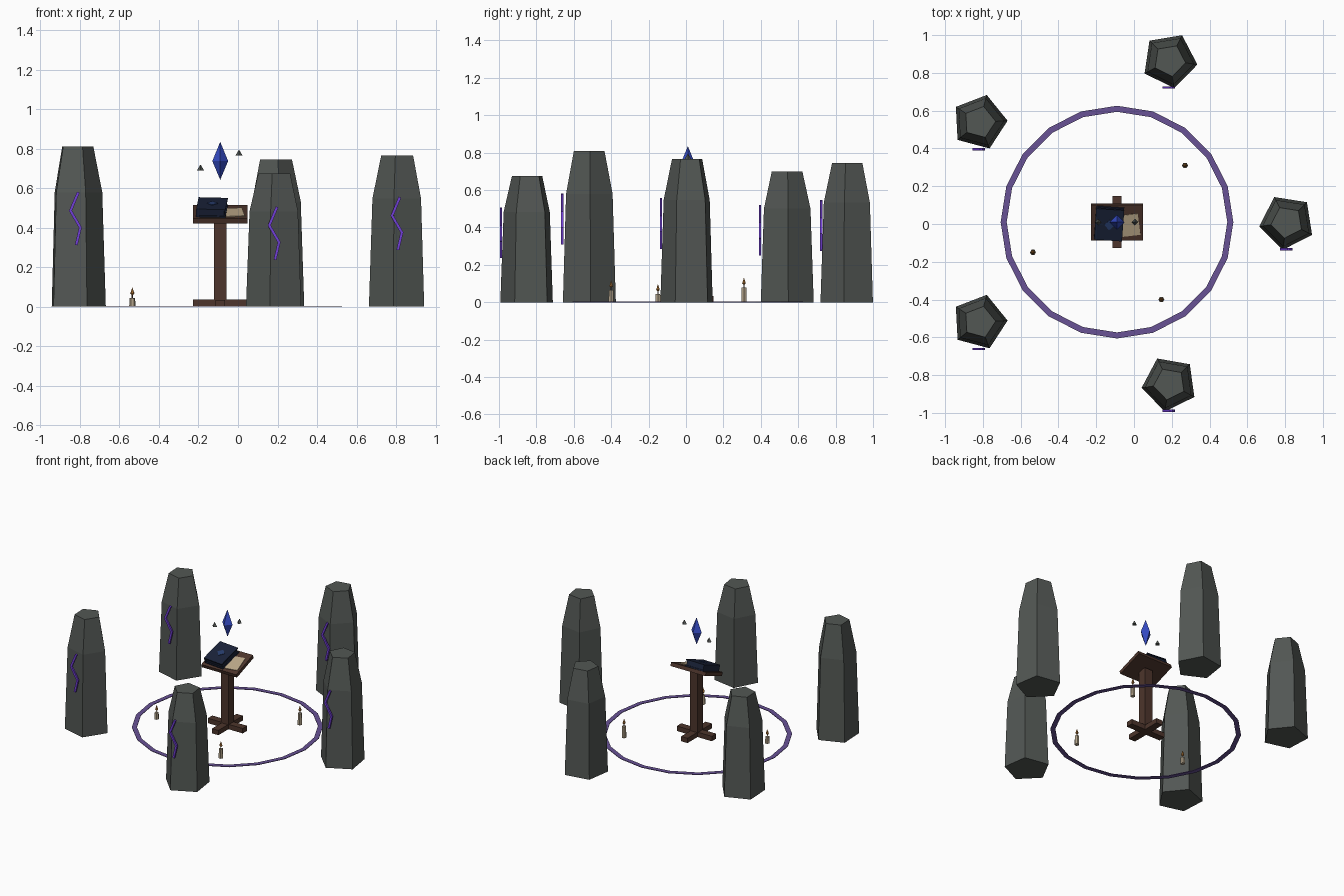
import bpy, bmesh, math
from mathutils import Matrix, Vector

if "Cube" in bpy.data.objects:
    bpy.data.objects.remove(bpy.data.objects["Cube"])

CX, CY = -0.09, 0.01   # middle of the circle


def mat(name, rgb):
    m = bpy.data.materials.new(name)
    m.diffuse_color = (*rgb, 1)
    m.use_nodes = True
    m.node_tree.nodes["Principled BSDF"].inputs["Base Color"].default_value = m.diffuse_color
    return m


STONE = mat("grey stone", (0.085, 0.095, 0.088))
RUNE = mat("bright violet", (0.17, 0.05, 0.68))
RING = mat("dull violet", (0.14, 0.085, 0.30))
WOOD = mat("dark wood", (0.075, 0.036, 0.025))
COVER = mat("navy leather", (0.010, 0.016, 0.04))
TRIM = mat("blue trim", (0.02, 0.045, 0.15))
PAPER = mat("parchment", (0.50, 0.39, 0.25))
CRYSTAL = mat("blue crystal", (0.035, 0.07, 0.55))
WAX = mat("candle wax", (0.44, 0.36, 0.25))
FLAME = mat("amber flame", (0.45, 0.18, 0.035))


def add(name, bm, material, matrix=Matrix()):
    bmesh.ops.recalc_face_normals(bm, faces=bm.faces)
    me = bpy.data.meshes.new(name)
    bm.to_mesh(me)
    bm.free()
    me.materials.append(material)
    ob = bpy.data.objects.new(name, me)
    ob.matrix_world = matrix
    bpy.context.collection.objects.link(ob)
    return ob


def box(name, size, loc, material, parent=Matrix(), rot=Matrix()):
    bm = bmesh.new()
    bmesh.ops.create_cube(bm, size=1)
    bmesh.ops.scale(bm, vec=size, verts=bm.verts)
    return add(name, bm, material, parent @ Matrix.Translation(loc) @ rot)


def lathe(name, sides, profile, loc, material, turn=0):
    """Faceted solid from (radius, z) rings; radius 0 makes a point."""
    bm = bmesh.new()
    rings = []
    for r, z in profile:
        n = 1 if r == 0 else sides
        rings.append([bm.verts.new((r * math.cos(turn + math.tau * i / sides),
                                    r * math.sin(turn + math.tau * i / sides), z))
                      for i in range(n)])
    for a, b in zip(rings, rings[1:]):
        for i in range(sides):
            j = (i + 1) % sides
            quad = [a[i % len(a)], a[j % len(a)], b[j % len(b)], b[i % len(b)]]
            bm.faces.new(list(dict.fromkeys(quad)))
    for ring in (rings[0], rings[-1]):
        if len(ring) > 1:
            bm.faces.new(ring)
    return add(name, bm, material, Matrix.Translation(loc))


# Five standing stones, each with a zigzag rune on its front
zigzag = [(0.008, 0.13), (-0.03, 0.04), (0.02, -0.045), (0.0, -0.13)]
stones = [(0.765, -27), (0.745, -8.5), (0.70, 3), (0.81, 3), (0.675, -28)]
for k, (h, turn) in enumerate(stones):
    a = math.tau * k / 5
    x, y = CX + 0.9 * math.cos(a), CY + 0.9 * math.sin(a)
    lathe(f"standing_stone_{k + 1}", 5,
          [(0.149, 0), (0.131, h * 0.715), (0.086, h)],
          (x, y, 0), STONE, math.radians(turn))
    for s, (p, q) in enumerate(zip(zigzag, zigzag[1:])):
        dx, dz = q[0] - p[0], q[1] - p[1]
        box(f"rune_{k + 1}_{s + 1}", (0.014, 0.012, math.hypot(dx, dz) + 0.008),
            (x + (p[0] + q[0]) / 2, y - 0.143, 0.55 * h + (p[1] + q[1]) / 2),
            RUNE, rot=Matrix.Rotation(math.atan2(dx, dz), 4, 'Y'))

# Flat ring on the ground
bm = bmesh.new()
rows = [[bm.verts.new((r * math.cos(math.tau * i / 20), r * math.sin(math.tau * i / 20), z))
         for i in range(20)]
        for r, z in ((0.616, 0), (0.616, 0.004), (0.584, 0.004), (0.584, 0))]
for r in range(4):
    for i in range(20):
        j, s = (i + 1) % 20, (r + 1) % 4
        bm.faces.new((rows[r][i], rows[r][j], rows[s][j], rows[s][i]))
add("ground_ring", bm, RING, Matrix.Translation((CX, CY, 0)))

# Lectern: crossed feet, post and sloping desk
box("foot_across", (0.275, 0.05, 0.035), (CX, CY, 0.0175), WOOD)
box("foot_along", (0.05, 0.275, 0.034), (CX, CY, 0.017), WOOD)
box("post", (0.062, 0.062, 0.425), (CX, CY, 0.2425), WOOD)
desk = Matrix.Translation((CX, CY, 0.468)) @ Matrix.Rotation(math.radians(20), 4, 'X')
box("desk", (0.275, 0.20, 0.025), (0, 0, 0), WOOD, desk)

# Closed book and loose page lying on the desk
book = desk @ Matrix.Translation((-0.04, 0.004, 0.0125)) @ Matrix.Rotation(math.radians(-4), 4, 'Z')
box("book_bottom_cover", (0.145, 0.175, 0.008), (0, 0, 0.004), COVER, book)
box("book_pages", (0.132, 0.162, 0.028), (0, 0, 0.022), COVER, book)
box("book_top_cover", (0.145, 0.175, 0.008), (0, 0, 0.040), COVER, book)
box("book_spine", (0.008, 0.175, 0.044), (-0.0715, 0, 0.022), COVER, book)
box("book_emblem", (0.04, 0.04, 0.004), (0, 0, 0.045), TRIM, book,
    Matrix.Rotation(math.radians(45), 4, 'Z'))
box("loose_page", (0.095, 0.12, 0.004), (0.07, -0.012, 0.0145), PAPER, desk,
    Matrix.Rotation(math.radians(7), 4, 'Z'))

# Floating crystal and two small shards
lathe("crystal", 4, [(0, 0.642), (0.04, 0.737), (0, 0.835)], (CX, CY, 0), CRYSTAL)
for i, (x, z) in enumerate(((-0.19, 0.69), (0.005, 0.765))):
    lathe(f"shard_{i + 1}", 4, [(0.018, 0), (0, 0.03)], (x, CY, z), STONE)

# Three candles with wick and flame
for i, (x, y, h) in enumerate(((-0.535, -0.15, 0.045), (0.145, -0.4, 0.065), (0.27, 0.31, 0.08))):
    lathe(f"candle_{i + 1}", 6, [(0.016, 0), (0.014, h)], (x, y, 0), WAX)
    lathe(f"wick_{i + 1}", 4, [(0.003, h), (0.003, h + 0.018)], (x, y, 0), WOOD)
    lathe(f"flame_{i + 1}", 6, [(0, h + 0.01), (0.011, h + 0.022), (0, h + 0.053)], (x, y, 0), FLAME)
